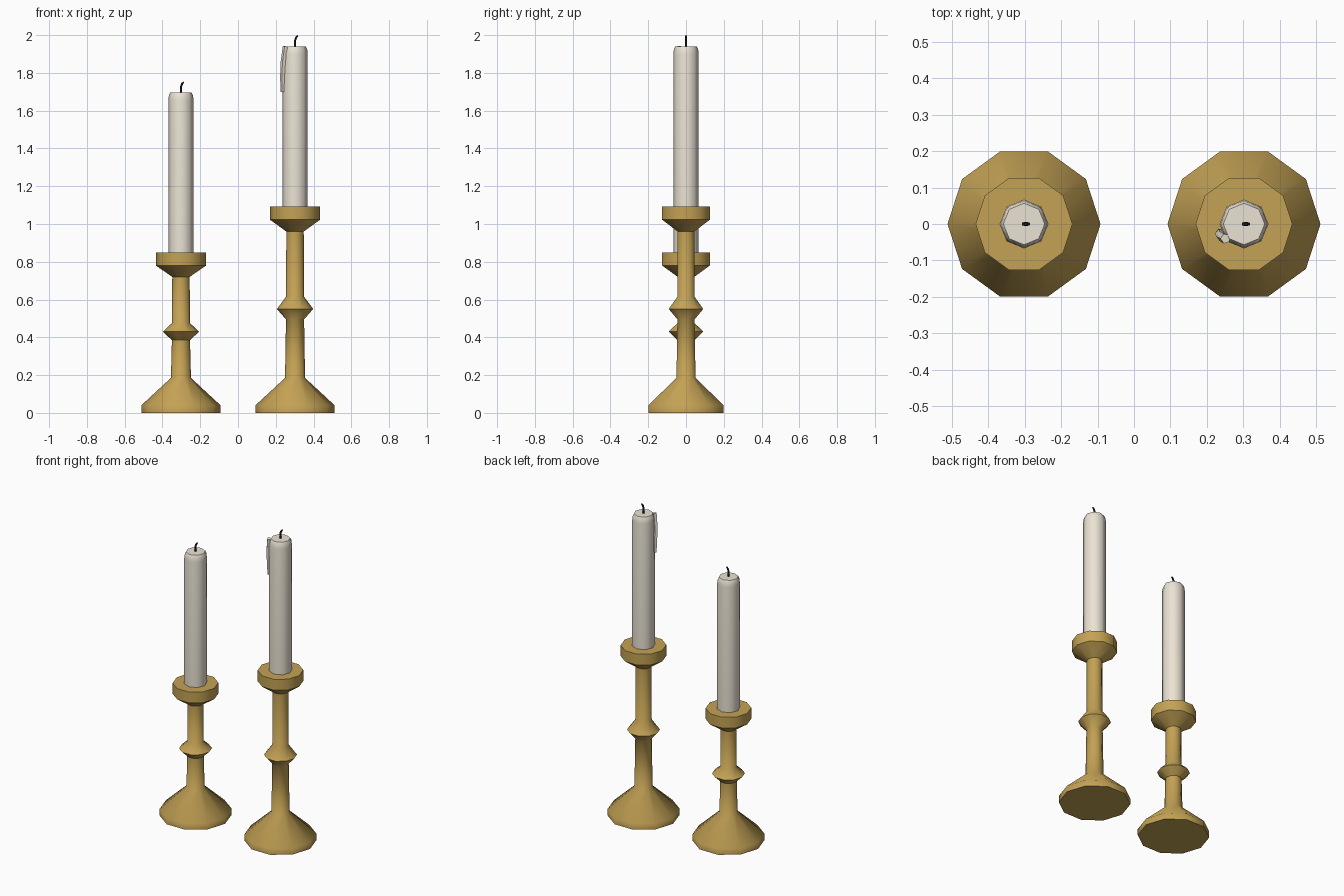
import bpy, bmesh, math
from mathutils import Vector

if "Cube" in bpy.data.objects:
    bpy.data.objects.remove(bpy.data.objects["Cube"])


def material(name, color):
    m = bpy.data.materials.new(name)
    m.diffuse_color = (*color, 1)
    m.use_nodes = True
    m.node_tree.nodes["Principled BSDF"].inputs["Base Color"].default_value = m.diffuse_color
    return m


BRASS = material("brass", (0.55, 0.36, 0.09))
WAX = material("wax", (0.83, 0.77, 0.66))
CHAR = material("charred", (0.015, 0.015, 0.015))


def skin(name, rings, mat, angle):
    """Join equal-length rings of points into a capped tube."""
    bm = bmesh.new()
    loops = [[bm.verts.new(p) for p in ring] for ring in rings]
    n = len(loops[0])
    for a, b in zip(loops, loops[1:]):
        for i in range(n):
            j = (i + 1) % n
            bm.faces.new((a[i], a[j], b[j], b[i]))
    bm.faces.new(loops[0][::-1])
    bm.faces.new(loops[-1])
    bmesh.ops.recalc_face_normals(bm, faces=bm.faces)
    me = bpy.data.meshes.new(name)
    bm.to_mesh(me)
    bm.free()
    me.materials.append(mat)
    ob = bpy.data.objects.new(name, me)
    bpy.context.collection.objects.link(ob)
    bpy.ops.object.select_all(action='DESELECT')
    ob.select_set(True)
    bpy.context.view_layer.objects.active = ob
    bpy.ops.object.shade_smooth_by_angle(angle=math.radians(angle))
    return ob


def lathe(name, x, profile, sides, mat):
    """Turned part from (radius, height) pairs around a vertical axis at x."""
    turn = [math.tau * i / sides for i in range(sides)]
    rings = [[(x + r * math.cos(t), r * math.sin(t), z) for t in turn] for r, z in profile]
    return skin(name, rings, mat, 46)


def tube(name, path, sides, mat):
    """Tapering upright tube from (x, y, z, radius) points."""
    turn = [math.tau * i / sides for i in range(sides)]
    pts = [Vector(p[:3]) for p in path]
    rings = []
    for i, p in enumerate(pts):
        d = (pts[min(i + 1, len(pts) - 1)] - pts[max(i - 1, 0)]).normalized()
        u = Vector((0, 1, 0)).cross(d).normalized()
        v = d.cross(u)
        rings.append([p + path[i][3] * (u * math.cos(t) + v * math.sin(t)) for t in turn])
    return skin(name, rings, mat, 30)


# Each set: side, x, knob (bottom, middle, top), cup underside, cup top, candle top
SETS = [("short", -0.302, (0.385, 0.43, 0.475), 0.72, 0.85, 1.695),
        ("tall", 0.302, (0.495, 0.55, 0.615), 0.96, 1.093, 1.94)]

for side, x, knob, under, cup, top in SETS:
    # Turned brass holder: foot, stem, knob and cup
    lathe(side + "_candlestick", x, [
        (0.21, 0), (0.21, 0.04), (0.053, 0.185),
        (0.048, knob[0]), (0.096, knob[1]), (0.048, knob[2]),
        (0.046, under), (0.133, cup - 0.07), (0.133, cup)], 10, BRASS)
    # Wax candle with a softened top edge
    lathe(side + "_candle", x, [
        (0.067, cup - 0.01), (0.067, top - 0.04), (0.064, top - 0.015), (0.057, top)], 8, WAX)
    # Bent wick
    tube(side + "_wick", [
        (x, 0, top - 0.01, 0.006), (x, 0, top + 0.033, 0.006),
        (x + 0.005, 0, top + 0.047, 0.006), (x + 0.014, 0, top + 0.058, 0.004)], 5, CHAR)

# Wax run down the side of the tall candle
tube("wax_drip", [
    (0.251, -0.040, 1.94, 0.014), (0.240, -0.034, 1.86, 0.014),
    (0.236, -0.026, 1.78, 0.013), (0.235, -0.022, 1.70, 0.010)], 5, WAX)
